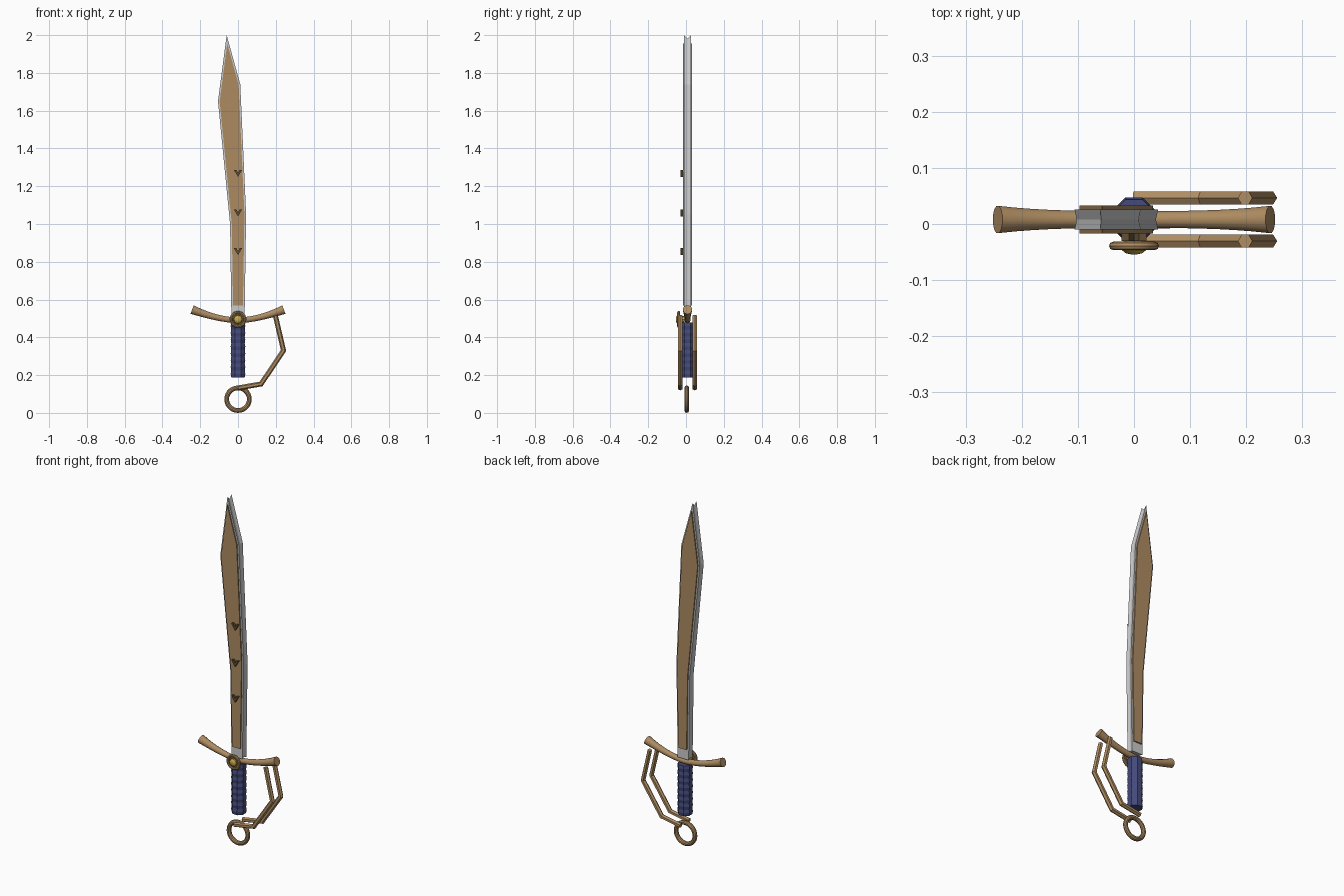
import bpy, bmesh, math
from mathutils import Vector

if "Cube" in bpy.data.objects:
    bpy.data.objects.remove(bpy.data.objects["Cube"])

YC = 0.008  # depth centre of the sword


def mat(name, r, g, b):
    m = bpy.data.materials.new(name)
    m.diffuse_color = (r, g, b, 1)
    m.use_nodes = True
    m.node_tree.nodes["Principled BSDF"].inputs["Base Color"].default_value = m.diffuse_color
    return m


BRONZE = mat("bronze", 0.42, 0.26, 0.12)
DARK = mat("dark_bronze", 0.12, 0.08, 0.035)
NAVY = mat("navy_wrap", 0.06, 0.07, 0.2)
GOLD = mat("gold", 0.6, 0.4, 0.06)


def finish(name, bm, material=None, smooth=None):
    bmesh.ops.recalc_face_normals(bm, faces=bm.faces)
    me = bpy.data.meshes.new(name)
    bm.to_mesh(me)
    bm.free()
    ob = bpy.data.objects.new(name, me)
    bpy.context.collection.objects.link(ob)
    if material:
        me.materials.append(material)
    if smooth:
        bpy.ops.object.select_all(action='DESELECT')
        ob.select_set(True)
        bpy.context.view_layer.objects.active = ob
        bpy.ops.object.shade_smooth_by_angle(angle=math.radians(smooth))
    return ob


def loft(bm, rings, closed=False):
    loops = [[bm.verts.new(p) for p in ring] for ring in rings]
    n = len(loops[0])
    pairs = list(zip(loops, loops[1:])) + ([(loops[-1], loops[0])] if closed else [])
    for a, b in pairs:
        for i in range(n):
            j = (i + 1) % n
            bm.faces.new((a[i], a[j], b[j], b[i]))
    if not closed:
        bm.faces.new(loops[0])
        bm.faces.new(loops[-1])


def slab(name, layers, material=None):
    """Stack of (xz outline, y) layers, capped front and back."""
    bm = bmesh.new()
    loft(bm, [[(x, y, z) for x, z in pts] for pts, y in layers])
    return finish(name, bm, material)


def inset(pts, d):
    """Mitred inward offset of a counter-clockwise outline."""
    out = []
    for i, p in enumerate(pts):
        a, b, c = Vector(pts[i - 1]), Vector(p), Vector(pts[(i + 1) % len(pts)])
        u, v = (b - a).normalized(), (c - b).normalized()
        n1, n2 = Vector((-u.y, u.x)), Vector((-v.y, v.x))
        out.append(tuple(b + (n1 + n2) * d / (1 + n1.dot(n2))))
    return out


def sweep(name, path, radii, sides, y, material, phase=0.0, smooth=None):
    """Round bar along a path in the xz plane, mitred at corners."""
    bm = bmesh.new()
    pts = [Vector(p) for p in path]
    rings = []
    for i, p in enumerate(pts):
        u = (p - pts[i - 1]).normalized() if i else (pts[1] - p).normalized()
        v = (pts[i + 1] - p).normalized() if i + 1 < len(pts) else u
        n = Vector((-u.y - v.y, u.x + v.x)) / (1 + u.dot(v))
        ring = []
        for k in range(sides):
            t = phase + math.tau * k / sides
            q = p + n * radii[i] * math.cos(t)
            ring.append((q.x, y + radii[i] * math.sin(t), q.y))
        rings.append(ring)
    loft(bm, rings)
    return finish(name, bm, material, smooth)


def revolve_y(name, profile, z, sides, material, ring=False):
    """Turn (radius, y) profile about a y axis at height z."""
    bm = bmesh.new()
    rings = [[(r * math.cos(math.tau * k / sides), y, z + r * math.sin(math.tau * k / sides))
              for k in range(sides)] for r, y in profile]
    loft(bm, rings, closed=ring)
    return finish(name, bm, material, 35)


def circle(r0, y0, r, n):
    return [(r0 + r * math.cos(math.tau * k / n), y0 + r * math.sin(math.tau * k / n)) for k in range(n)]


# Steel blade with a shallow groove along its edge
outline = [(-0.035, 0.51), (0.035, 0.51), (0.043, 1.05), (0.012, 1.74),
           (-0.06, 2.0), (-0.106, 1.65), (-0.042, 1.0)]
slab("blade", [(outline, YC - 0.018), (inset(outline, 0.004), YC), (outline, YC + 0.018)])

# Bronze panels on both blade faces
panel = [(-0.035, 0.56)] + [(0.035, 0.56)] + outline[2:]
panel = inset(panel, 0.009)
for side, s in (("front", -1), ("back", 1)):
    slab(f"blade_panel_{side}", [(panel, YC + s * 0.017), (panel, YC + s * 0.025)], BRONZE)

# Chevron marks on the front
for i, z in enumerate((0.855, 1.06, 1.27)):
    vee = [(0, z - 0.02), (0.022, z + 0.017), (0.009, z + 0.017),
           (0, z + 0.002), (-0.009, z + 0.017), (-0.022, z + 0.017)]
    slab(f"chevron_{i + 1}", [(vee, YC - 0.023), (vee, -0.03)], DARK)

# Curved crossguard with flared ends
xs = [-0.243 + 0.486 * i / 16 for i in range(17)]
sweep("crossguard", [(x, 0.49 + 0.057 * (abs(x) / 0.243) ** 1.7) for x in xs],
      [0.0155 + 0.0095 * (abs(x) / 0.243) ** 3 for x in xs], 12, YC, BRONZE, math.pi / 12, 40)

# Ribbed octagonal grip
n = 16
sweep("grip", [(0, 0.188 + 0.29 * i / n) for i in range(n + 1)],
      [0.042 if i % 2 else 0.0385 for i in range(n + 1)], 8, YC, NAVY, math.pi / 8)

# Two hexagonal knuckle-guard rails
for side, s in (("front", -1), ("back", 1)):
    sweep(f"knuckle_rail_{side}", [(0.198, 0.515), (0.241, 0.33), (0.122, 0.153), (0.0, 0.132)],
          [0.0132] * 4, 6, YC + s * 0.0385, BRONZE)

# Pommel ring
revolve_y("pommel_ring", circle(0.06, YC - 0.004, 0.0125, 10), 0.0725, 28, BRONZE, ring=True)

# Medallion: rim, dark plate, gold stem and boss
revolve_y("medallion_rim", circle(0.037, -0.039, 0.0075, 8), 0.495, 24, BRONZE, ring=True)
revolve_y("medallion_plate", [(0.036, -0.034), (0.036, -0.041)], 0.495, 24, DARK)
revolve_y("medallion_stem", [(0.017, -0.008), (0.019, -0.034)], 0.495, 8, GOLD)
revolve_y("medallion_boss", [(0.022, -0.04), (0.021, -0.047), (0.015, -0.052), (0.006, -0.054)], 0.495, 12, GOLD)
